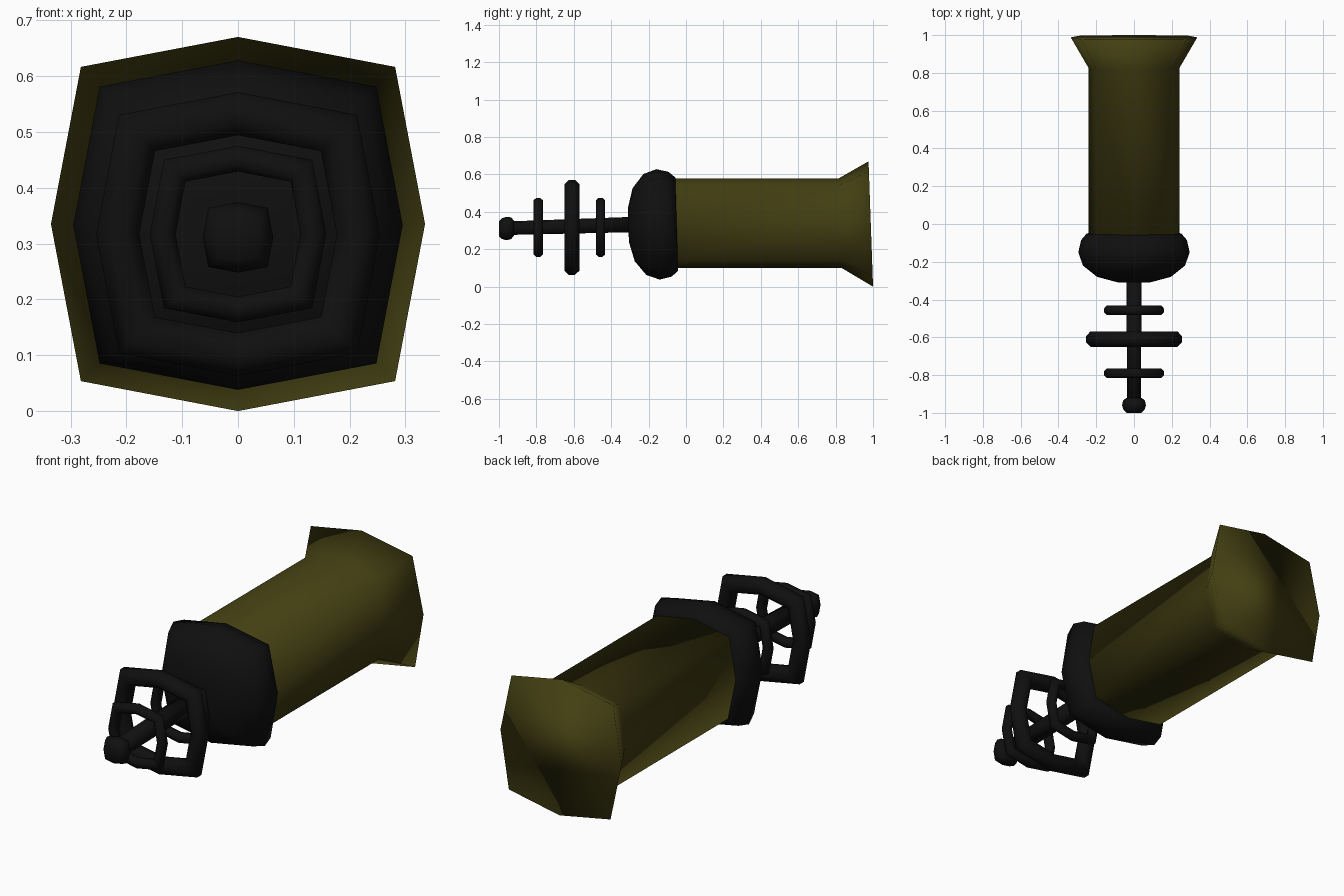
import bpy, bmesh, math

if "Cube" in bpy.data.objects:
    bpy.data.objects.remove(bpy.data.objects["Cube"])

def material(name, rgb):
    m = bpy.data.materials.new(name)
    m.diffuse_color = (*rgb, 1)
    m.use_nodes = True
    m.node_tree.nodes["Principled BSDF"].inputs["Base Color"].default_value = m.diffuse_color
    return m

OLIVE = material("olive", (0.055, 0.049, 0.006))
BLACK = material("soft black", (0.005, 0.005, 0.005))

# Boxy eight-sided outline shared by every part
OUTLINE = [(1, 0), (.84, .84), (0, 1), (-.84, .84),
           (-1, 0), (-.84, -.84), (0, -1), (.84, -.84)]

def loft(name, stations, mat, tilt=0.0, closed=False):
    """Skin outlines along y; each station is (y, radius, centre z)."""
    bm = bmesh.new()
    loops = [[bm.verts.new((x * r, y - tilt * z * r, cz + z * r)) for x, z in OUTLINE]
             for y, r, cz in stations]
    pairs = list(zip(loops, loops[1:]))
    if closed:
        pairs.append((loops[-1], loops[0]))
    else:
        bm.faces.new(loops[0])
        bm.faces.new(loops[-1])
    for a, b in pairs:
        for i in range(8):
            j = (i + 1) % 8
            bm.faces.new((a[i], a[j], b[j], b[i]))
    bmesh.ops.recalc_face_normals(bm, faces=bm.faces)
    me = bpy.data.meshes.new(name)
    bm.to_mesh(me)
    bm.free()
    me.materials.append(mat)
    for p in me.polygons:
        p.use_smooth = True
    ob = bpy.data.objects.new(name, me)
    bpy.context.collection.objects.link(ob)
    return ob

# Main tube with flared, closed end
loft("flared_tube", [(-.07, .24, .339), (.825, .24, .339), (.988, .335, .335)],
     OLIVE, tilt=.036)

# Rounded nose cap
loft("nose_cap", [(-.05, .25, .334), (-.085, .28, .334), (-.15, .295, .333),
                  (-.22, .27, .332), (-.28, .195, .331), (-.308, .09, .33)],
     BLACK, tilt=.03)

# Central rod and end knob
loft("rod", [(-.97, .036, .312), (-.29, .041, .332)], BLACK)
loft("end_knob", [(-1.0, .04, .31), (-.985, .055, .31), (-.96, .063, .311),
                  (-.935, .058, .312), (-.92, .04, .313)], BLACK)

# Three free rings around the rod: y, outer radius, radial and axial thickness
for name, y, outer, rad, ax in (("front_ring", -.79, .158, .046, .05),
                                ("middle_ring", -.61, .254, .077, .08),
                                ("rear_ring", -.457, .158, .046, .05)):
    section = []
    for k in range(8):
        a = math.pi / 8 + k * math.pi / 4
        f = 1 / math.cos(math.pi / 8)
        section.append((y + ax / 2 * f * math.sin(a),
                        outer - rad / 2 + rad / 2 * f * math.cos(a), .317))
    loft(name, section, BLACK, closed=True)
